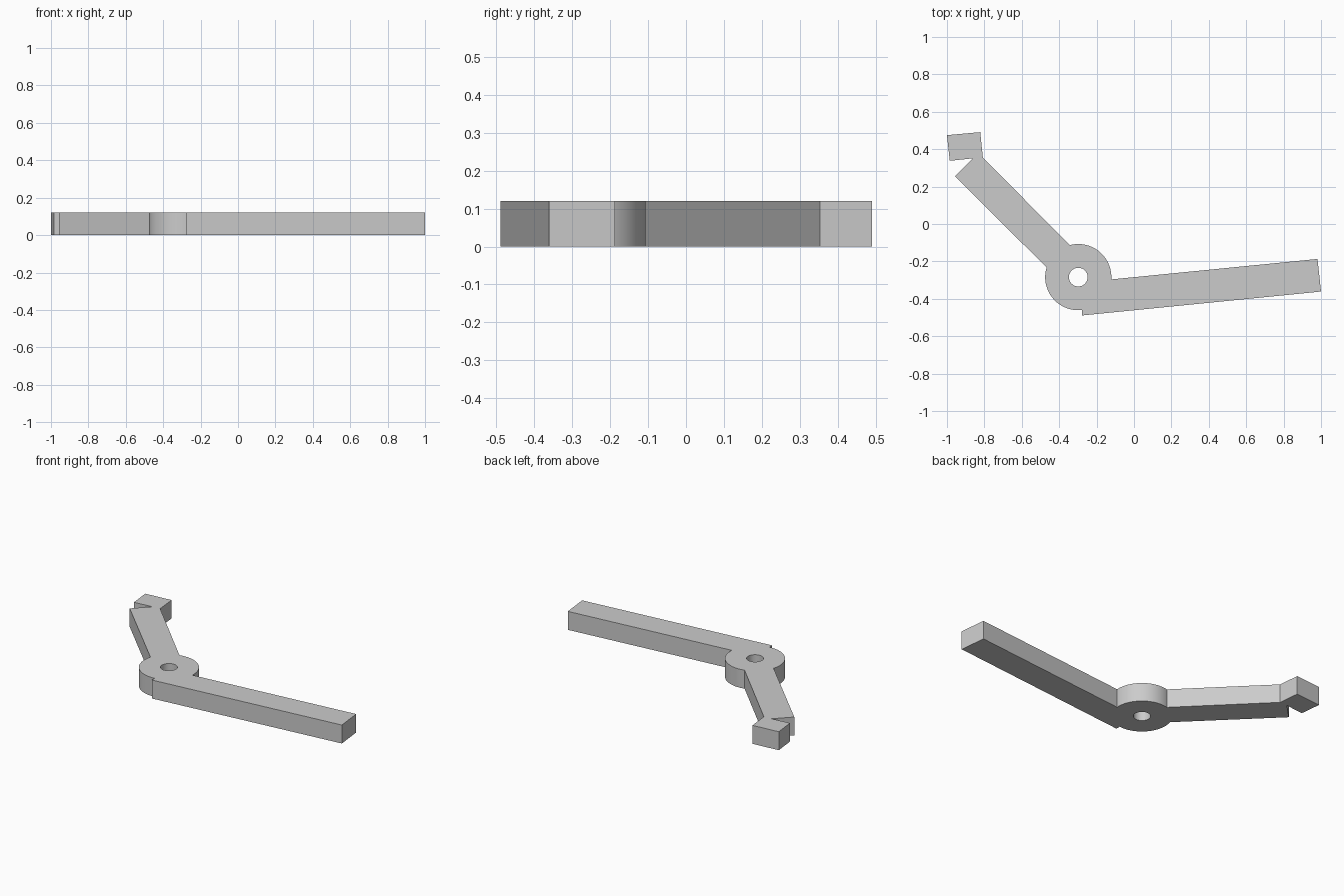
import bpy
import bmesh
from math import cos, sin, radians
from mathutils import Vector

cube = bpy.data.objects.get("Cube")
if cube:
    bpy.data.objects.remove(cube, do_unlink=True)

THICKNESS = 0.12
HUB = (-0.298, -0.284)
HUB_RADIUS = 0.177
HOLE_RADIUS = 0.05


def arc(radius, start, end, steps):
    """Points on a circle about the hub, angles in degrees."""
    angles = [radians(start + (end - start) * i / steps) for i in range(steps + 1)]
    return [(HUB[0] + radius * cos(a), HUB[1] + radius * sin(a)) for a in angles]


def add_loop(bm, points):
    verts = [bm.verts.new((x, y, 0)) for x, y in points]
    return [bm.edges.new((v, verts[i - 1])) for i, v in enumerate(verts)]


# Long arm, hub side, hooked arm, other hub side
long_arm = [(-0.278, -0.489), (1.0, -0.361), (0.981, -0.187)]
hooked_arm = [(-0.808, 0.354), (-0.822, 0.491), (-1.0, 0.475),
              (-0.985, 0.338), (-0.861, 0.351), (-0.957, 0.254)]
outline = (long_arm + arc(HUB_RADIUS, -4, 104.5, 30)
           + hooked_arm + arc(HUB_RADIUS, 163, 276.5, 30))
hole = arc(HOLE_RADIUS, 0, 360, 40)[:-1]

# Fill the plate around the pivot hole, then extrude it
bm = bmesh.new()
edges = add_loop(bm, outline) + add_loop(bm, hole)
bmesh.ops.triangle_fill(bm, edges=edges, use_beauty=True, normal=Vector((0, 0, 1)))
top = bmesh.ops.extrude_face_region(bm, geom=bm.faces[:], use_keep_orig=True)
top_verts = [g for g in top["geom"] if isinstance(g, bmesh.types.BMVert)]
bmesh.ops.translate(bm, verts=top_verts, vec=(0, 0, THICKNESS))
bmesh.ops.recalc_face_normals(bm, faces=bm.faces[:])
mesh = bpy.data.meshes.new("pivot_lever")
bm.to_mesh(mesh)
bm.free()

lever = bpy.data.objects.new("pivot_lever", mesh)
bpy.context.collection.objects.link(lever)

# Plain grey finish
grey = bpy.data.materials.new("light_grey")
grey.use_nodes = True
colour = (0.6, 0.6, 0.6, 1)
grey.diffuse_color = colour
grey.node_tree.nodes["Principled BSDF"].inputs["Base Color"].default_value = colour
mesh.materials.append(grey)

# Smooth hub and hole walls, sharp rims
bpy.ops.object.select_all(action="DESELECT")
lever.select_set(True)
bpy.context.view_layer.objects.active = lever
bpy.ops.object.shade_smooth_by_angle(angle=radians(25))
